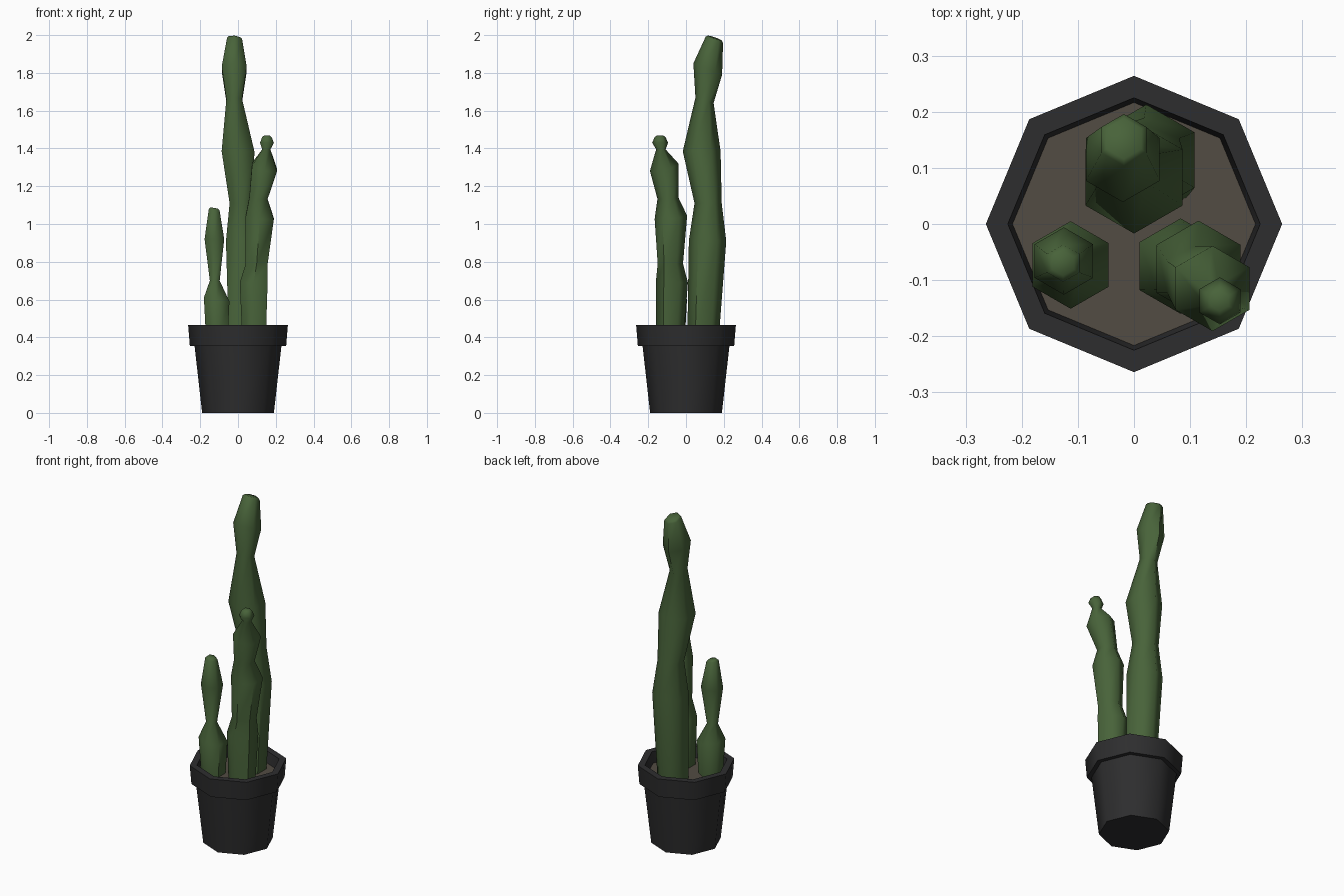
import bpy, bmesh, math


def material(name, rgb):
    m = bpy.data.materials.new(name)
    m.diffuse_color = (*rgb, 1)
    return m


GREEN = material("cactus green", (0.065, 0.125, 0.042))
BLACK = material("pot charcoal", (0.027, 0.027, 0.028))
SOIL = material("soil brown", (0.085, 0.072, 0.056))


def loft(name, rings, sides, start, mat, angle):
    """Skin rings (x, y, z, radius, x slope, y slope) and cap both ends."""
    bm = bmesh.new()
    loops = []
    for cx, cy, z, r, sx, sy in rings:
        loop = []
        for i in range(sides):
            a = start + 2 * math.pi * i / sides
            dx, dy = r * math.cos(a), r * math.sin(a)
            loop.append(bm.verts.new((cx + dx, cy + dy, z + sx * dx + sy * dy)))
        loops.append(loop)
    for lo, hi in zip(loops, loops[1:]):
        for i in range(sides):
            j = (i + 1) % sides
            bm.faces.new((lo[i], lo[j], hi[j], hi[i]))
    bm.faces.new(loops[0][::-1])
    bm.faces.new(loops[-1])
    bmesh.ops.recalc_face_normals(bm, faces=bm.faces)
    mesh = bpy.data.meshes.new(name)
    bm.to_mesh(mesh)
    bm.free()
    mesh.materials.append(mat)
    ob = bpy.data.objects.new(name, mesh)
    bpy.context.collection.objects.link(ob)
    bpy.ops.object.select_all(action='DESELECT')
    ob.select_set(True)
    bpy.context.view_layer.objects.active = ob
    bpy.ops.object.shade_smooth_by_angle(angle=math.radians(angle))
    return ob


# Octagonal pot: tapered body, overhanging rim, recessed inside
pot = [(0.19, 0), (0.23, 0.355), (0.255, 0.355), (0.264, 0.465),
       (0.225, 0.465), (0.216, 0.395)]
loft("pot", [(0, 0, z, r, 0, 0) for r, z in pot], 8, 0, BLACK, 50)

# Soil
loft("soil", [(0, 0, 0.39, 0.214, 0, 0), (0, 0, 0.4, 0.2165, 0, 0)], 8, 0, SOIL, 30)

# Hexagonal cactus stems with swellings and necks
loft("tall_cactus", [
    (0.023, 0.090, 0.39, 0.083, 0, 0),
    (0.022, 0.114, 0.91, 0.099, 0, 0),
    (0.018, 0.117, 1.11, 0.072, 0, 0),
    (0.000, 0.083, 1.385, 0.100, 0, 0),
    (-0.020, 0.098, 1.655, 0.048, 0, -0.3),
    (-0.020, 0.115, 1.82, 0.076, 0, -0.4),
    (-0.018, 0.150, 1.975, 0.046, -0.1, -0.35),
    (-0.018, 0.152, 1.985, 0.036, -0.1, -0.35),
], 6, math.pi / 2, GREEN, 60)

loft("middle_cactus", [
    (0.085, -0.085, 0.39, 0.072, 0, 0),
    (0.083, -0.075, 0.69, 0.085, 0, 0),
    (0.099, -0.083, 0.79, 0.067, 0, 0),
    (0.115, -0.080, 1.035, 0.086, -0.1, 0.1),
    (0.108, -0.095, 1.135, 0.056, -0.05, 0.05),
    (0.140, -0.115, 1.30, 0.076, -0.22, 0.25),
    (0.150, -0.133, 1.395, 0.025, 0, 0),
    (0.153, -0.137, 1.43, 0.042, 0, 0),
    (0.153, -0.137, 1.46, 0.029, 0, 0),
    (0.153, -0.137, 1.468, 0.018, 0, 0),
], 6, math.pi / 2, GREEN, 60)

loft("small_cactus", [
    (-0.112, -0.072, 0.39, 0.066, 0, 0),
    (-0.113, -0.073, 0.60, 0.078, -0.15, 0),
    (-0.123, -0.073, 0.70, 0.030, 0, 0),
    (-0.125, -0.066, 0.92, 0.060, 0, 0),
    (-0.126, -0.070, 1.075, 0.033, -0.15, 0),
    (-0.126, -0.070, 1.085, 0.022, -0.15, 0),
], 6, math.pi / 2, GREEN, 60)
